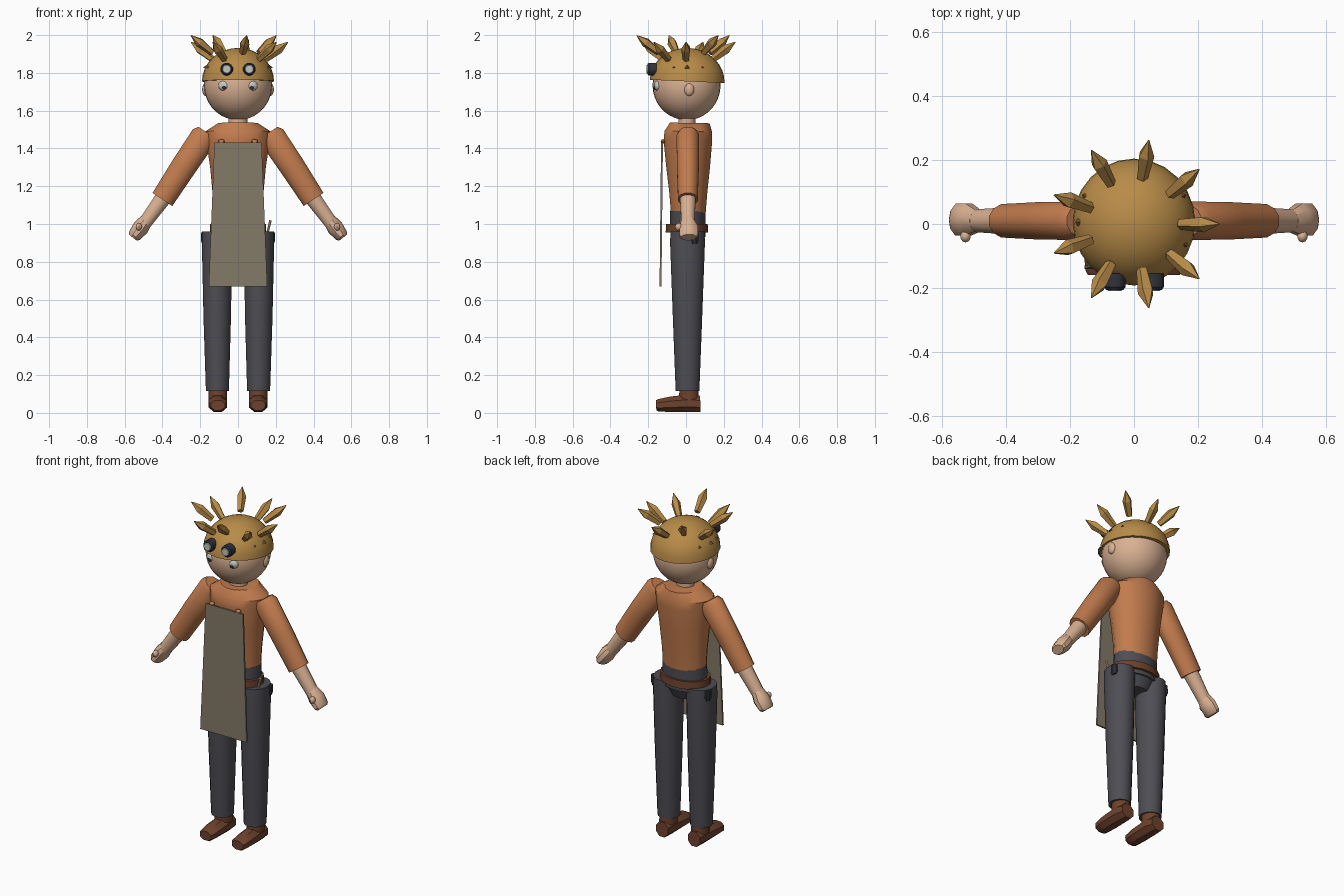
import bpy, bmesh, math
from mathutils import Vector, Matrix

if "Cube" in bpy.data.objects:
    bpy.data.objects.remove(bpy.data.objects["Cube"])


def mat(name, r, g, b):
    m = bpy.data.materials.new(name)
    m.diffuse_color = (r, g, b, 1)
    m.use_nodes = True
    m.node_tree.nodes["Principled BSDF"].inputs["Base Color"].default_value = m.diffuse_color
    return m


SKIN = mat("skin", .70, .44, .29)
GOLD = mat("gold_hair", .48, .26, .065)
DARKGOLD = mat("dark_gold", .20, .10, .03)
RUST = mat("rust_shirt", .54, .20, .075)
CHAR = mat("charcoal_cloth", .075, .075, .088)
BROWN = mat("brown_leather", .155, .055, .026)
TAUPE = mat("taupe_apron", .225, .19, .135)
PALE = mat("pale_glass", .55, .58, .55)
BLACK = mat("dark_metal", .03, .033, .04)


def finish(name, bm, material, angle=35):
    bmesh.ops.recalc_face_normals(bm, faces=bm.faces)
    me = bpy.data.meshes.new(name)
    bm.to_mesh(me)
    bm.free()
    me.materials.append(material)
    ob = bpy.data.objects.new(name, me)
    bpy.context.collection.objects.link(ob)
    bpy.ops.object.select_all(action='DESELECT')
    ob.select_set(True)
    bpy.context.view_layer.objects.active = ob
    if angle:
        bpy.ops.object.shade_smooth_by_angle(angle=math.radians(angle))
    return ob


def tube(name, rings, material, n=12, angle=35, up=(0, 1, 0)):
    """Loft capped elliptical rings (centre, radius along up, radius across)."""
    bm = bmesh.new()
    axis = (Vector(rings[-1][0]) - Vector(rings[0][0])).normalized()
    v = axis.cross(Vector(up)).normalized()
    u = v.cross(axis)
    loops = []
    for c, ru, rv in rings:
        loops.append([bm.verts.new(Vector(c) + u * ru * math.cos(a) + v * rv * math.sin(a))
                      for a in (math.tau * (i + .5) / n for i in range(n))])
    for a, b in zip(loops, loops[1:]):
        for i in range(n):
            j = (i + 1) % n
            bm.faces.new((a[i], a[j], b[j], b[i]))
    bm.faces.new(loops[0])
    bm.faces.new(loops[-1])
    return finish(name, bm, material, angle)


def ball(name, c, size, material, seg=16):
    bm = bmesh.new()
    bmesh.ops.create_uvsphere(bm, u_segments=seg, v_segments=seg // 2 + 2, radius=1)
    bmesh.ops.transform(bm, matrix=Matrix.Translation(c) @ Matrix.Diagonal((*size, 1)), verts=bm.verts)
    return finish(name, bm, material)


def upright(name, levels, material, n=16):
    """Vertical loft from (x, y, z, half depth, half width)."""
    return tube(name, [((x, y, z), d, w) for x, y, z, d, w in levels], material, n)


# Head and neck
ball("head", (0, .003, 1.735), (.18, .18, .185), SKIN, 32)
upright("neck", [(0, .005, 1.50, .045, .05), (0, .005, 1.58, .045, .05)], SKIN)

# Hair cap: dome with a slightly raised front rim
bm = bmesh.new()
bmesh.ops.create_uvsphere(bm, u_segments=24, v_segments=16, radius=1)
bmesh.ops.bisect_plane(bm, geom=bm.verts[:] + bm.edges[:] + bm.faces[:],
                       plane_co=(0, 0, 0), plane_no=(0, 0, 1), clear_inner=True)
bmesh.ops.holes_fill(bm, edges=[e for e in bm.edges if e.is_boundary])
bmesh.ops.transform(bm, verts=bm.verts, matrix=Matrix.Translation((0, .006, 1.755))
                    @ Matrix.Rotation(math.radians(-2.5), 4, 'X') @ Matrix.Diagonal((.191, .198, .177, 1)))
finish("hair_cap", bm, GOLD)

# Ring of nine hair spikes at alternating heights
for i in range(9):
    a = math.radians(40 * i)
    lift = .035 * (i % 2)
    p = Vector((.145 * math.cos(a), .145 * math.sin(a), 1.872 + lift))
    q = Vector((.265 * math.cos(a), .265 * math.sin(a), 1.963 + lift))
    tube("hair_spike", [(p, .018, .018), (p.lerp(q, .6), .026, .026), (q, .002, .002)],
         GOLD, 5, 0, (-math.sin(a), math.cos(a), 0))

# Small tufts poking out of the cap sides
for s in (-1, 1):
    for deg, r in ((-24, .016), (0, .026), (28, .016)):
        a = math.radians(deg)
        d = Vector((s * math.cos(a), math.sin(a), 0))
        p = d * .168 + Vector((0, .006, 1.828))
        tube("side_tuft", [(p, r * .5, r), (p + d * .014, .002, .002)], DARKGOLD, 3, 0, (0, 0, -1))

for s in (-1, 1):
    # Goggles, eyes, ears
    x = s * .06
    tube("goggle_rim", [((x, -.155, 1.82), .034, .034), ((x, -.197, 1.82), .034, .034),
                        ((x, -.205, 1.82), .028, .028)], BLACK, 12, 35, (0, 0, 1))
    tube("goggle_glass", [((x, -.203, 1.82), .025, .025), ((x, -.209, 1.82), .021, .021)],
         PALE, 12, 35, (0, 0, 1))
    ball("eye", (s * .072, -.147, 1.732), (.032, .022, .028), PALE)
    ball("pupil", (s * .074, -.166, 1.722), (.011, .006, .011), BLACK, 8)
    ball("ear", (s * .172, .017, 1.712), (.018, .027, .034), SKIN)

# Shirt, waist, pelvis and belt
upright("shirt", [(0, .012, 1.06, .094, .132), (0, .012, 1.16, .102, .137),
                  (0, .011, 1.30, .118, .15), (0, .01, 1.44, .131, .172),
                  (0, .012, 1.49, .128, .176), (0, .02, 1.535, .107, .105)], RUST)
upright("waistband", [(0, .01, .93, .095, .137), (0, .01, 1.07, .096, .134)], CHAR)
upright("pelvis", [(0, .01, .87, .06, .08), (0, .01, .95, .095, .135)], CHAR)
upright("belt", [(0, .005, .955, .115, .152), (0, .005, 1.0, .112, .15)], BROWN)

# Apron: thin flared panel
bm = bmesh.new()
bmesh.ops.create_cube(bm, size=1)
for v in bm.verts:
    top = v.co.z > 0
    v.co = (v.co.x * (.25 if top else .31), v.co.y * .01 - (.127 if top else .135), 1.432 if top else .668)
finish("apron", bm, TAUPE, 0)

for s in (-1, 1):
    ball("apron_button", (s * .088, -.122, 1.437), (.017, .012, .012), RUST, 8)

    # Arms: sleeve, forearm, fist and thumb
    def arm(x, z, y=.01):
        return (s * x, y, z)
    tube("sleeve", [(arm(.165, 1.485), .05, .055), (arm(.18, 1.463), .062, .073),
                    (arm(.29, 1.30), .06, .07), (arm(.40, 1.13), .054, .065)], RUST, 12)
    tube("forearm", [(arm(.38, 1.16), .044, .046), (arm(.50, .995), .036, .036)], SKIN, 12)
    tube("fist", [(arm(.485, 1.02), .034, .036), (arm(.515, .98, .014), .052, .044),
                  (arm(.548, .938, .014), .052, .036), (arm(.556, .929, .014), .042, .027)], SKIN, 10)
    ball("thumb", arm(.525, .985, -.038), (.017, .02, .02), SKIN, 10)

    # Legs
    upright("trouser_leg", [(s * .109, .008, .115, .064, .062), (s * .11, .008, .50, .079, .074),
                            (s * .111, .008, .90, .094, .082), (s * .111, .008, .96, .092, .08)], CHAR)

    # Shoes: ankle cuff plus a tapered body pointing forward
    x = s * .107
    upright("shoe_cuff", [(x, .015, .05, .055, .05), (x, .015, .118, .052, .05)], BROWN, 12)
    tube("shoe", [((x, .076, .047), .047, .044), ((x, .02, .051), .051, .054),
                  ((x, -.08, .046), .044, .054), ((x, -.145, .040), .036, .048),
                  ((x, -.158, .040), .029, .040)], BROWN, 8, 35, (0, 0, 1))

    # Belt pouches
    upright("belt_pouch", [(s * .178, .045, .895, .018, .014), (s * .178, .045, .915, .024, .02),
                           (s * .178, .045, .955, .022, .02)], BLACK, 8)

# Small tool tucked in the belt
tube("tool_handle", [((.155, -.03, .95), .007, .007), ((.172, -.03, 1.02), .007, .007)], SKIN, 8)
